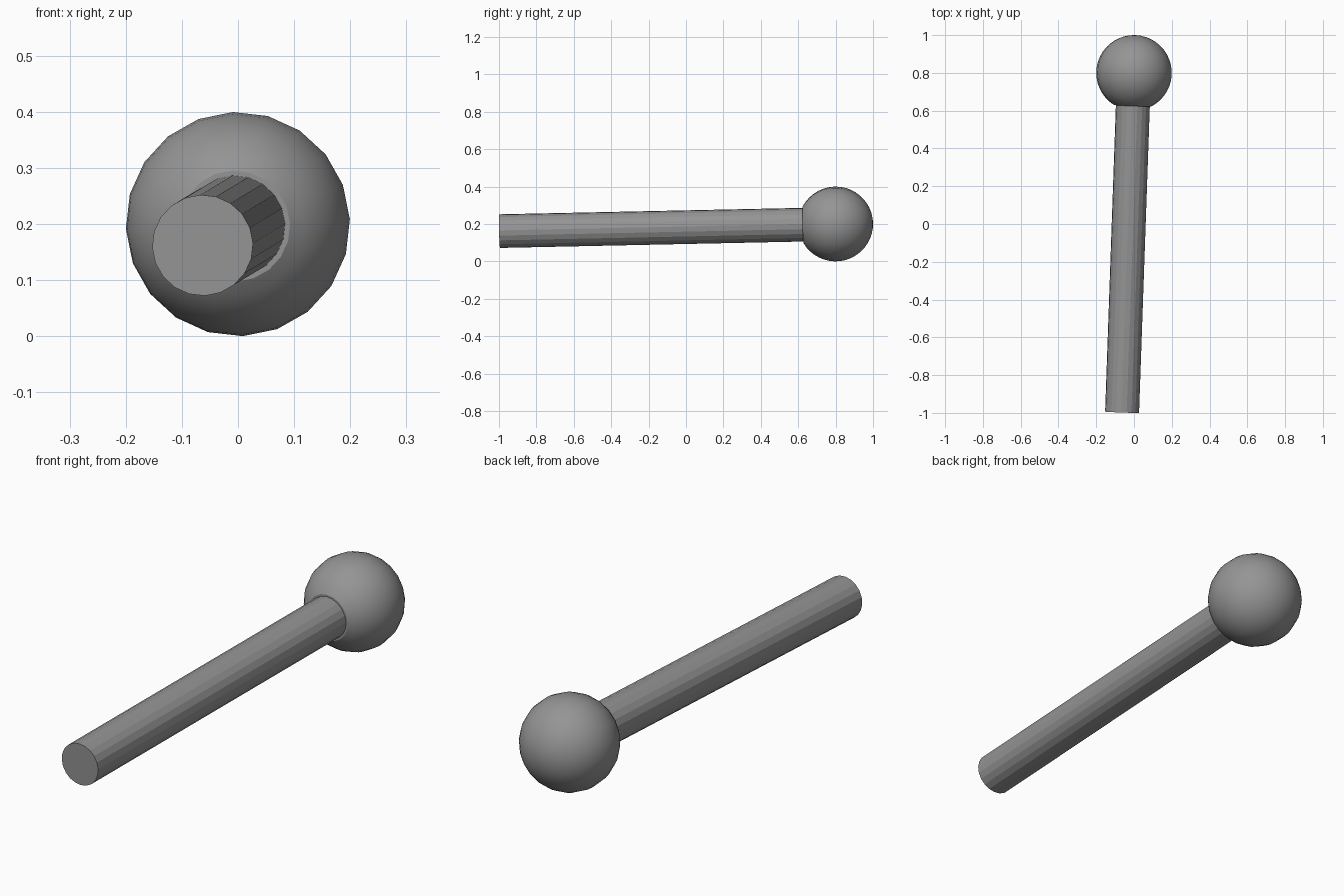
import bpy, bmesh, math
from mathutils import Vector, Matrix

if "Cube" in bpy.data.objects:
    bpy.data.objects.remove(bpy.data.objects["Cube"])

SIDES = 20
BALL_R, SHAFT_R, NECK_R = 0.2, 0.09, 0.099
CENTRE = Vector((0, 0.8, 0.2))

# Dark grey surface
grey = bpy.data.materials.new("dark_grey")
grey.diffuse_color = (0.3, 0.3, 0.3, 1)
grey.use_nodes = True
grey.node_tree.nodes["Principled BSDF"].inputs["Base Color"].default_value = grey.diffuse_color

# Tilted axis: runs from the shaft's free end to the ball centre
shaft_end = Vector((-0.063, -0.9964, 0.162))
axis = (CENTRE - shaft_end).normalized()
length = (CENTRE - shaft_end).length
phase = math.radians(2.5)
u = Vector((math.cos(phase), 0, math.sin(phase)))
u = (u - axis * u.dot(axis)).normalized()
v = axis.cross(u)
FRAME = Matrix((u, v, axis)).transposed().to_4x4()
FRAME.translation = CENTRE


def lathe(name, profile, smooth):
    """Revolve (radius, height) points around the tilted axis."""
    bm = bmesh.new()
    verts = [bm.verts.new((r, 0, h)) for r, h in profile]
    edges = [bm.edges.new(pair) for pair in zip(verts, verts[1:])]
    bmesh.ops.spin(bm, geom=verts + edges, cent=(0, 0, 0), axis=(0, 0, 1),
                   angle=2 * math.pi, steps=SIDES, use_duplicate=False)
    bmesh.ops.remove_doubles(bm, verts=bm.verts[:], dist=1e-5)
    bmesh.ops.transform(bm, matrix=FRAME, verts=bm.verts[:])
    bmesh.ops.recalc_face_normals(bm, faces=bm.faces[:])
    for f in bm.faces:
        f.smooth = smooth
    mesh = bpy.data.meshes.new(name)
    bm.to_mesh(mesh)
    bm.free()
    mesh.materials.append(grey)
    obj = bpy.data.objects.new(name, mesh)
    bpy.context.collection.objects.link(obj)
    return obj


# Ball head, open where the shaft meets it
start = math.asin(NECK_R / BALL_R)
rings = 18
ball = []
for i in range(rings + 1):
    t = start + (math.pi - start) * i / rings
    ball.append((BALL_R * math.sin(t), -BALL_R * math.cos(t)))
lathe("ball_head", ball, True)

# Straight faceted shaft: closed end, long side, narrow flat ring at the ball
neck = -BALL_R * math.cos(start)
lathe("shaft", [(0, -length), (SHAFT_R, -length), (SHAFT_R, neck), (NECK_R, neck)], False)
